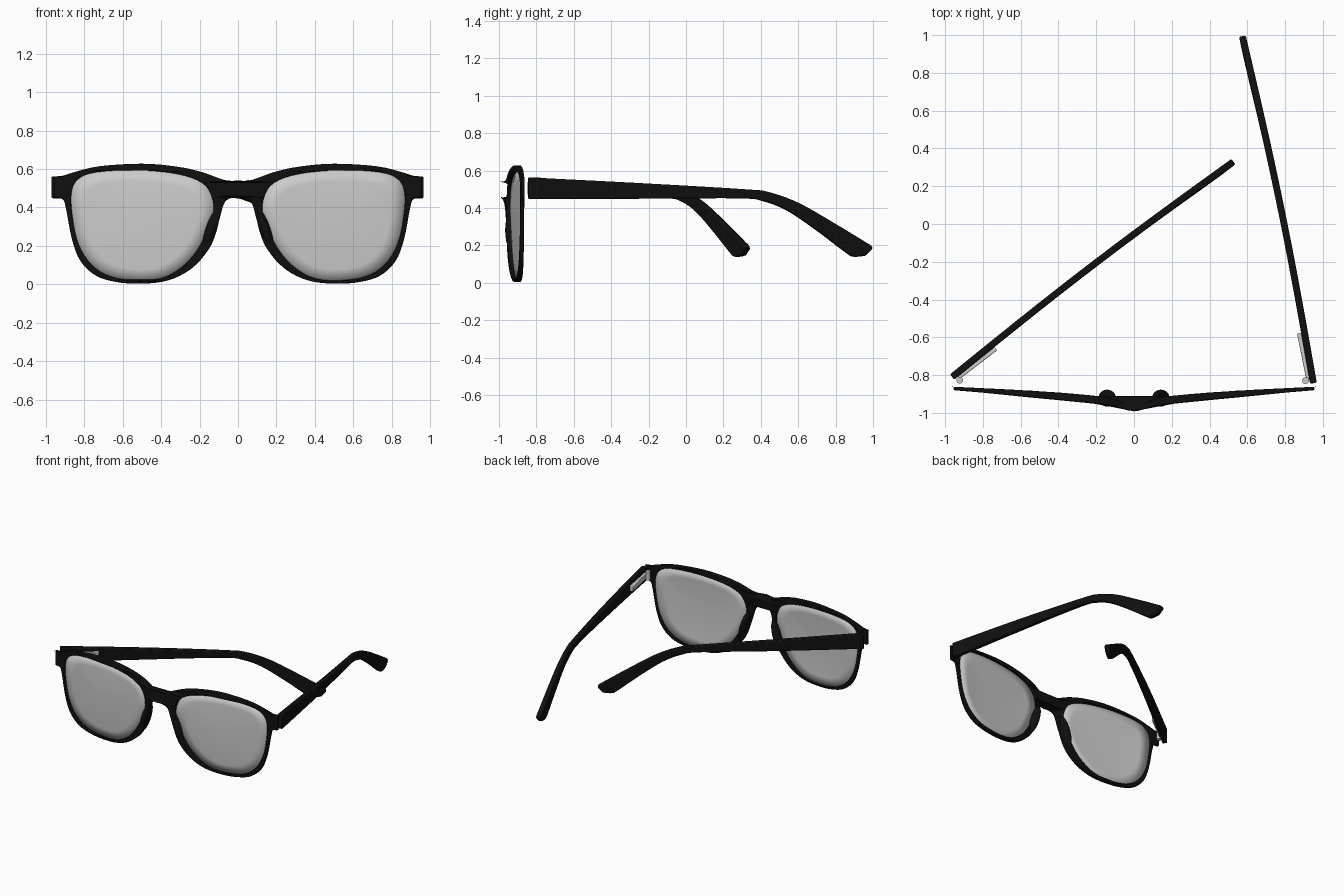
import bpy, bmesh, math
from mathutils import Vector, Matrix

if "Cube" in bpy.data.objects:
    bpy.data.objects.remove(bpy.data.objects["Cube"])

black = bpy.data.materials.new("black_plastic")
black.diffuse_color = (0.005, 0.005, 0.005, 1)
black.use_nodes = True
black.node_tree.nodes["Principled BSDF"].inputs["Base Color"].default_value = black.diffuse_color


def smooth(pts, n=4, closed=True):
    """Catmull-Rom through points of any dimension; a doubled point is a sharp corner."""
    out, c = [], len(pts)
    get = (lambda i: pts[i % c]) if closed else (lambda i: pts[max(0, min(c - 1, i))])
    for i in range(c if closed else c - 1):
        a, b, d, e = get(i - 1), get(i), get(i + 1), get(i + 2)
        if b == d:
            continue
        for k in range(n):
            t = k / n
            out.append(tuple(0.5 * (2*q + (r-p)*t + (2*p-5*q+4*r-s)*t*t + (3*q-p-3*r+s)*t**3)
                             for p, q, r, s in zip(a, b, d, e)))
    if not closed:
        out.append(pts[-1])
    return out


def lerp_table(x, table):
    for (x0, y0), (x1, y1) in zip(table, table[1:]):
        if x <= x1:
            return y0 + (y1 - y0) * (x - x0) / (x1 - x0)
    return table[-1][1]


WRAP = smooth([(0, -.995, -.962), (.05, -.982, -.95), (.1, -.963, -.927), (.2, -.953, -.91),
               (.5, -.92, -.885), (.95, -.88, -.862)], 5, False)


def wrap_y(x, t):
    """Depth of the front at x: t=0 front face, t=1 back face."""
    f = lerp_table(abs(x), [(w[0], w[1]) for w in WRAP])
    b = lerp_table(abs(x), [(w[0], w[2]) for w in WRAP])
    return f + (b - f) * t


def finish(name, bm, mat=None, bevel=0, angle=40):
    bmesh.ops.recalc_face_normals(bm, faces=bm.faces)
    me = bpy.data.meshes.new(name)
    bm.to_mesh(me)
    bm.free()
    ob = bpy.data.objects.new(name, me)
    bpy.context.collection.objects.link(ob)
    if mat:
        me.materials.append(mat)
    if bevel:
        m = ob.modifiers.new("Bevel", 'BEVEL')
        m.width, m.segments, m.limit_method = bevel, 2, 'ANGLE'
        m.angle_limit = math.radians(50)
        m.use_clamp_overlap = False
    bpy.ops.object.select_all(action='DESELECT')
    ob.select_set(True)
    bpy.context.view_layer.objects.active = ob
    bpy.ops.object.shade_smooth_by_angle(angle=math.radians(angle))
    return ob


# Front outlines (x, z), right half
LENS = smooth([(.19, .53), (.32, .575), (.53, .594), (.74, .583), (.835, .545), (.868, .47),
               (.86, .34), (.83, .21), (.765, .105), (.66, .04), (.505, .02), (.375, .04),
               (.26, .12), (.18, .235), (.13, .365), (.138, .46)])
HALF = [(.07, .543), (.19, .585), (.32, .613), (.5, .628), (.72, .615), (.85, .585), (.91, .566),
        (.955, .562), (.955, .562), (.955, .45), (.955, .45), (.912, .442), (.895, .39),
        (.865, .235), (.82, .12), (.74, .045), (.635, .012), (.505, .003), (.365, .02),
        (.245, .08), (.155, .18), (.105, .31), (.075, .415), (.045, .446)]
OUTER = smooth([(0, .54)] + HALF + [(0, .453)] + [(-x, z) for x, z in reversed(HALF)])

# Frame front: filled outline with two holes, then wrapped in depth
cu = bpy.data.curves.new("outline", 'CURVE')
cu.dimensions, cu.fill_mode, cu.extrude = '2D', 'BOTH', 0.5
for loop in (OUTER, LENS, [(-x, z) for x, z in LENS]):
    sp = cu.splines.new('POLY')
    sp.points.add(len(loop) - 1)
    for p, (x, z) in zip(sp.points, loop):
        p.co = (x, z, 0, 1)
    sp.use_cyclic_u = True
tmp = bpy.data.objects.new("outline", cu)
bpy.context.collection.objects.link(tmp)
bpy.context.view_layer.update()
flat = bpy.data.meshes.new_from_object(tmp)
bpy.data.objects.remove(tmp)
bm = bmesh.new()
bm.from_mesh(flat)
bmesh.ops.remove_doubles(bm, verts=bm.verts, dist=1e-5)
for v in bm.verts:
    x, z, t = v.co
    v.co = (x, wrap_y(x, t + .5), z)
finish("frame_front", bm, black, .005)
bpy.data.meshes.remove(flat)

# Lenses: gently domed concentric rings
for side, label in ((1, "right"), (-1, "left")):
    bm = bmesh.new()
    rings = []
    for k in (1.01, .8, .6, .4, .2):
        ring = []
        for x, z in LENS:
            px, pz = .5 + (x - .5) * k, .31 + (z - .31) * k
            ring.append(bm.verts.new((side * px, wrap_y(px, .5) - .012 * (1 - k * k), pz)))
        rings.append(ring)
    for a, b in zip(rings, rings[1:]):
        for i in range(len(a)):
            j = (i + 1) % len(a)
            bm.faces.new((a[i], a[j], b[j], b[i]))
    bm.faces.new(rings[-1])
    ob = finish("lens_" + label, bm)
    ob.modifiers.new("Solidify", 'SOLIDIFY').thickness = .008

    # Nose pads
    bm = bmesh.new()
    bmesh.ops.create_uvsphere(bm, u_segments=20, v_segments=12, radius=1,
                              matrix=Matrix.Translation((side * .142, -.922, .28))
                              @ Matrix.Rotation(side * -.3, 4, 'Y')
                              @ Matrix.Diagonal((.03, .045, .125, 1)))
    finish("nose_pad_" + label, bm, black)

# Temple side profile: distance along top edge, height, along bottom edge, height
SIDE = smooth([(0, .563, 0, .448), (.6, .533, .6, .449), (1.175, .5, 1.147, .451),
               (1.31, .484, 1.285, .434), (1.475, .425, 1.42, .38), (1.69, .305, 1.585, .27),
               (1.83, .222, 1.73, .163), (1.868, .199, 1.775, .139), (1.876, .182, 1.84, .145)],
              5, False)
for label, start, end in (("right", (.95, -.843), (.575, .99)), ("left", (-.963, -.81), (.522, .327))):
    s0 = Vector((*start, 0))
    d = (Vector((*end, 0)) - s0).normalized()
    nrm = Vector((d.y, -d.x, 0)) * (1 if label == "left" else -1)   # points inwards
    M = Matrix.Translation(s0) @ Matrix((d, nrm, (0, 0, 1))).transposed().to_4x4()

    bm = bmesh.new()
    secs = []
    for st, zt, sb, zb in SIDE:
        bow = -.017 * math.sin(math.pi * min(1, st / 1.876))
        secs.append([bm.verts.new(M @ Vector((s, bow + w, z))) for s, z, w in
                     ((st, zt, -.018), (st, zt, .018), (sb, zb, .018), (sb, zb, -.018))])
    for a, b in zip(secs, secs[1:]):
        for i in range(4):
            j = (i + 1) % 4
            bm.faces.new((a[i], a[j], b[j], b[i]))
    bm.faces.new(secs[0])
    bm.faces.new(secs[-1])
    finish("temple_" + label, bm, black, .007)

    # Metal hinge: plate on the inside of the temple and a barrel at the frame
    bm = bmesh.new()
    bmesh.ops.create_cube(bm, size=1, matrix=M @ Matrix.Translation((.15, .018, .505))
                          @ Matrix.Diagonal((.25, .03, .045, 1)))
    finish("hinge_plate_" + label, bm, None, .005)
    bm = bmesh.new()
    bmesh.ops.create_cone(bm, cap_ends=True, segments=20, radius1=.018, radius2=.018, depth=.065,
                          matrix=M @ Matrix.Translation((.022, .038, .505)))
    finish("hinge_barrel_" + label, bm)
